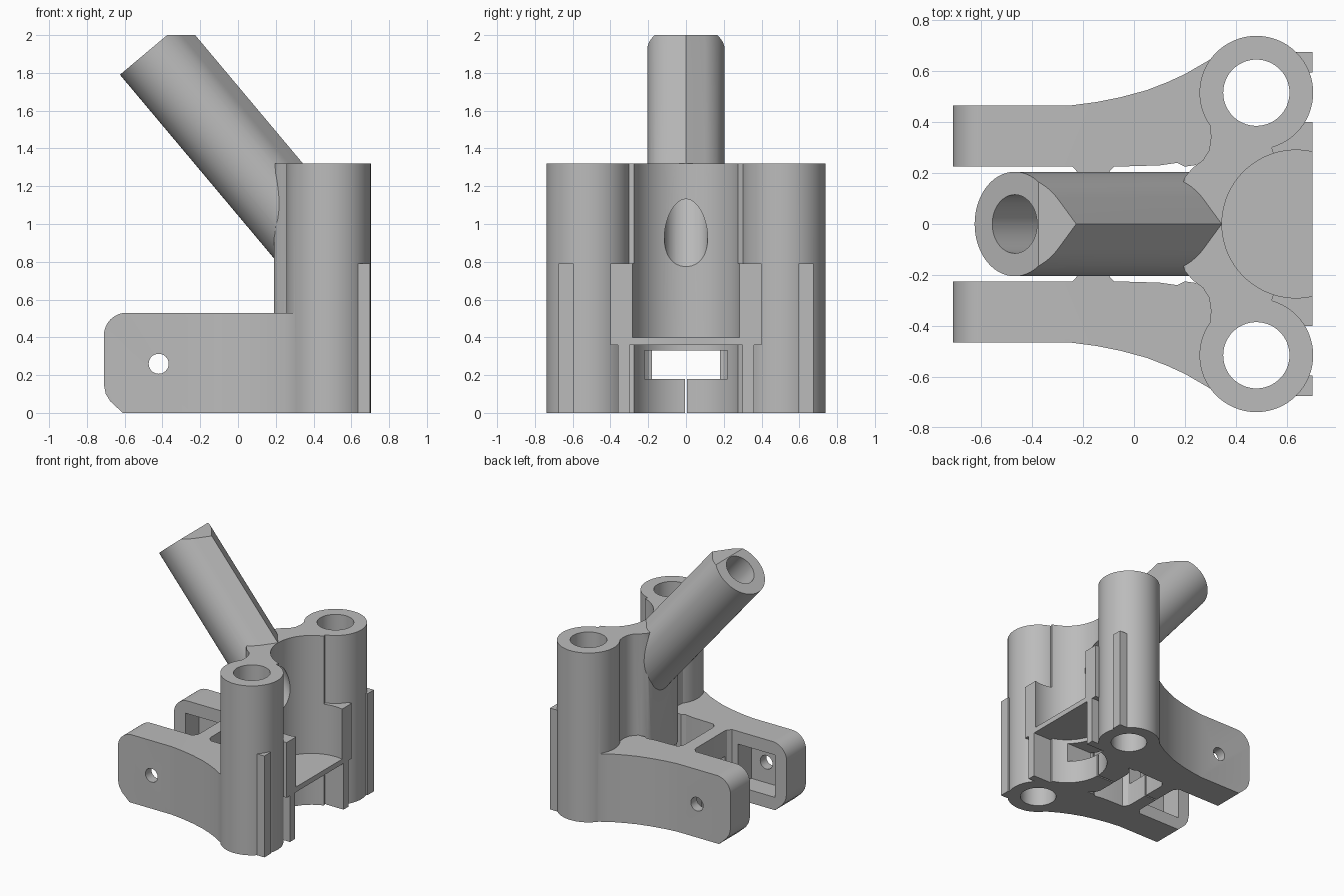
import bpy, bmesh, math
from mathutils import Matrix, Vector

default = bpy.data.objects.get("Cube")
if default:
    bpy.data.objects.remove(default, do_unlink=True)


def prism(name, pts, lo, hi, frame=None):
    """Extrude a closed outline from lo to hi, optionally in another frame."""
    bm = bmesh.new()
    base = bm.faces.new([bm.verts.new((a, b, lo)) for a, b in pts])
    res = bmesh.ops.extrude_face_region(bm, geom=[base])
    top = [v for v in res["geom"] if isinstance(v, bmesh.types.BMVert)]
    bmesh.ops.translate(bm, verts=top, vec=(0, 0, hi - lo))
    if frame:
        bm.transform(frame)
    bmesh.ops.recalc_face_normals(bm, faces=bm.faces)
    mesh = bpy.data.meshes.new(name)
    bm.to_mesh(mesh)
    bm.free()
    obj = bpy.data.objects.new(name, mesh)
    bpy.context.scene.collection.objects.link(obj)
    return obj


def arc(cx, cy, r, start=0, end=360, n=64):
    full = end - start == 360
    steps = n if full else n + 1
    angles = [math.radians(start + (end - start) * i / n) for i in range(steps)]
    return [(cx + r * math.cos(a), cy + r * math.sin(a)) for a in angles]


def box(name, x0, x1, y0, y1, z0, z1):
    return prism(name, [(x0, y0), (x1, y0), (x1, y1), (x0, y1)], z0, z1)


def combine(obj, part, operation):
    """Apply a boolean with a part, then discard the part."""
    mod = obj.modifiers.new("combine", 'BOOLEAN')
    mod.operation, mod.solver, mod.object = operation, 'EXACT', part
    bpy.context.view_layer.update()
    graph = bpy.context.evaluated_depsgraph_get()
    mesh = bpy.data.meshes.new_from_object(obj.evaluated_get(graph))
    obj.modifiers.clear()
    obj.data = mesh
    bpy.data.objects.remove(part, do_unlink=True)


def both_sides(pts):
    return pts + [(x, -y) for x, y in reversed(pts)]


def flip(pts, s):
    return [(x, s * y) for x, y in pts]


SIDE = Matrix(((1, 0, 0, 0), (0, 0, 1, 0), (0, 1, 0, 0), (0, 0, 0, 1)))
TOP = 1.32

# Central web with a narrow neck on each side
web = [(0.19, 0.15), (0.2, 0.185), (0.23, 0.22), (0.27, 0.25), (0.295, 0.29),
       (0.302, 0.34), (0.297, 0.4), (0.27, 0.46), (0.48, 0.5), (0.55, 0.27)]
body = prism("bracket_body", both_sides(web), 0, TOP)

# Sleeves and the blocks in front of them
for s in (1, -1):
    combine(body, prism("sleeve", arc(0.48, s * 0.515, 0.223), 0, TOP), 'UNION')
    combine(body, box("seat_block", 0.5, 0.7, *sorted((s * 0.22, s * 0.4)), 0.36, 0.79), 'UNION')

# Inclined teardrop tube
tilt = math.radians(50)
axis = Vector((math.cos(tilt), 0, -math.sin(tilt)))
up = Vector((math.sin(tilt), 0, math.cos(tilt)))
end = Vector((-0.468, 0, 1.922))
incline = Matrix((up, (0, 1, 0), axis)).transposed().to_4x4()
incline.translation = end
teardrop = [(0.235, 0)] + arc(0, 0, 0.205, 29, 331, 56)
tube = prism("tube", teardrop, 0, 1.5, incline)
combine(tube, box("tube_trim", -1, 1, -1, 1, 2, 3), 'DIFFERENCE')
combine(body, tube, 'UNION')

# Round seat, then the shelf that closes it
combine(body, prism("seat_cutter", arc(0.635, 0, 0.29, n=96), -0.1, 1.6), 'DIFFERENCE')
combine(body, box("shelf", 0.3, 0.7, -0.4, 0.4, 0.36, 0.4), 'UNION')

# Arms with rounded ends, hollow inner faces and sleeve ribs
plan = [(-0.71, 0.225), (-0.07, 0.225), (0.1, 0.23), (0.17, 0.24), (0.2, 0.225),
        (0.3, 0.24), (0.45, 0.4), (0.42, 0.68), (0.3, 0.646), (0.25, 0.617),
        (0.2, 0.588), (0.13, 0.556), (0.05, 0.525), (-0.05, 0.498),
        (-0.15, 0.478), (-0.25, 0.465), (-0.71, 0.465)]
profile = [(0.6, 0), (0.6, 0.53)] + arc(-0.59, 0.41, 0.12, 90, 180, 12)
profile += [(-0.71, 0.15), (-0.7, 0.1), (-0.675, 0.06), (-0.61, 0)]
for s in (1, -1):
    arm = prism("arm", flip(plan, s), -0.1, 0.7)
    combine(arm, prism("arm_profile", profile, -1, 1, SIDE), 'INTERSECT')
    combine(arm, box("arm_pocket", -0.61, -0.29, *sorted((s * 0.1, s * 0.39)), 0.1, 0.43),
            'DIFFERENCE')
    combine(body, arm, 'UNION')
    combine(body, box("outer_rib", 0.55, 0.7, *sorted((s * 0.595, s * 0.675)), 0, 0.79), 'UNION')
    combine(body, box("inner_rib", 0.55, 0.7, *sorted((s * 0.3, s * 0.36)), 0, 0.36), 'UNION')

# Bridge between the arms, flared where it meets them
bridge = [(-0.21, 0.17), (-0.215, 0.195), (-0.23, 0.213), (-0.25, 0.235),
          (-0.07, 0.235), (-0.09, 0.213), (-0.105, 0.195), (-0.11, 0.17)]
left_half = bridge[:4]
right_half = bridge[4:]
outline = left_half + right_half + flip(right_half[::-1], -1) + flip(left_half[::-1], -1)
combine(body, prism("bridge", outline, 0, 0.53), 'UNION')

# Windows and the clamp slit
for cutter in (
    box("bridge_window", -0.26, -0.05, -0.18, 0.18, 0.18, 0.33),
    box("web_window", 0.1, 0.5, -0.22, 0.22, 0.18, 0.33),
    box("clamp_slit", -0.3, 0.5, -0.006, 0.006, -0.1, 0.2),
    prism("pin_hole", arc(-0.42, 0.26, 0.053, n=32), -1, 1, SIDE),
    prism("tube_bore", arc(0, 0, 0.115, n=48), -0.1, 1.5, incline),
    prism("sleeve_bore", arc(0.48, 0.515, 0.13), -0.1, 1.5),
    prism("sleeve_bore", arc(0.48, -0.515, 0.13), -0.1, 1.5),
):
    combine(body, cutter, 'DIFFERENCE')

# Grey finish and crisp smooth shading
grey = bpy.data.materials.new("plain_grey")
grey.use_nodes = True
colour = (0.5, 0.5, 0.5, 1)
grey.diffuse_color = colour
for node in grey.node_tree.nodes:
    if node.type == 'BSDF_PRINCIPLED':
        node.inputs["Base Color"].default_value = colour
body.data.materials.clear()
body.data.materials.append(grey)
body.data.shade_smooth()
body.data.set_sharp_from_angle(angle=math.radians(25))
